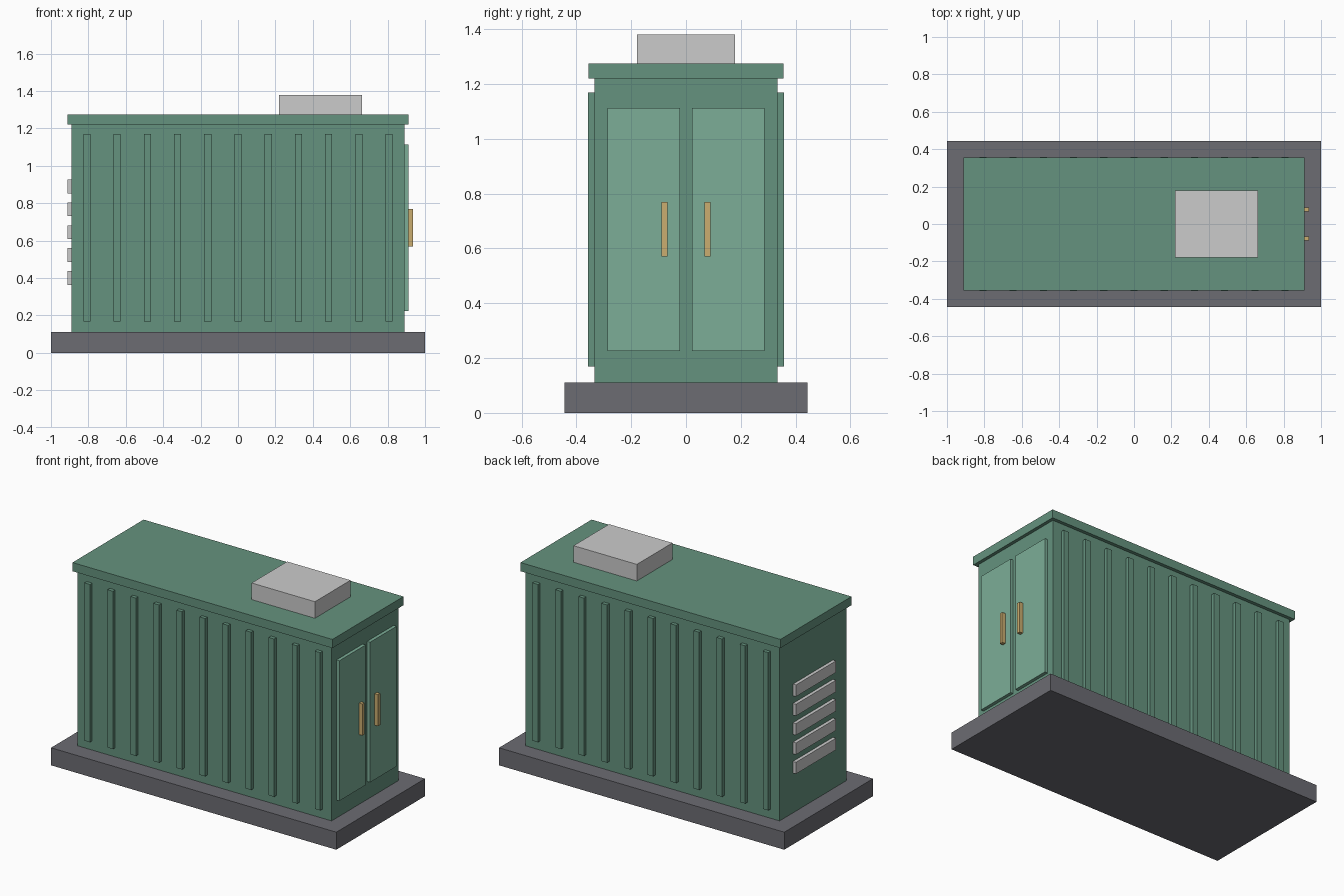
import bpy

if "Cube" in bpy.data.objects:
    bpy.data.objects.remove(bpy.data.objects["Cube"])


def material(name, rgb):
    m = bpy.data.materials.new(name)
    m.diffuse_color = (*rgb, 1)
    m.use_nodes = True
    m.node_tree.nodes["Principled BSDF"].inputs["Base Color"].default_value = m.diffuse_color
    return m


GREEN = material("green_paint", (0.13, 0.29, 0.21))
DOOR = material("light_green_paint", (0.20, 0.42, 0.31))
DARK = material("dark_concrete", (0.15, 0.15, 0.17))
BRASS = material("brass", (0.60, 0.42, 0.16))


def box(name, x, y, z, mat=None):
    """Box from (min, max) pairs along each axis."""
    bpy.ops.mesh.primitive_cube_add(size=1)
    o = bpy.context.object
    o.name = o.data.name = name
    for v in o.data.vertices:
        v.co = [a[0] + (c + 0.5) * (a[1] - a[0]) for c, a in zip(v.co, (x, y, z))]
    if mat:
        o.data.materials.append(mat)
    return o


# Plinth, cabinet and roof
box("base_slab", (-1, 1), (-0.444, 0.444), (0, 0.111), DARK)
box("cabinet_body", (-0.89, 0.89), (-0.334, 0.334), (0.111, 1.222), GREEN)
box("roof", (-0.911, 0.911), (-0.356, 0.356), (1.22, 1.275), GREEN)
box("roof_vent_box", (0.22, 0.664), (-0.178, 0.178), (1.275, 1.38))

# Vertical ribs on both long sides
for side, s in (("front", -1), ("back", 1)):
    y = sorted((s * 0.33, s * 0.357))
    for i in range(11):
        x = (i - 5) * 0.1615
        box(f"{side}_rib_{i + 1}", (x - 0.019, x + 0.019), y, (0.169, 1.169), GREEN)

# Double doors with handles
for side, s in (("left", -1), ("right", 1)):
    box(f"{side}_door", (0.885, 0.911), sorted((s * 0.022, s * 0.287)), (0.225, 1.113), DOOR)
    box(f"{side}_door_handle", (0.905, 0.935), sorted((s * 0.067, s * 0.089)), (0.57, 0.77), BRASS)

# Louvre slats on the end opposite the doors
for i in range(5):
    z = 0.4 + i * 0.1225
    box(f"louvre_{i + 1}", (-0.911, -0.885), (-0.2, 0.2), (z - 0.037, z + 0.037))
